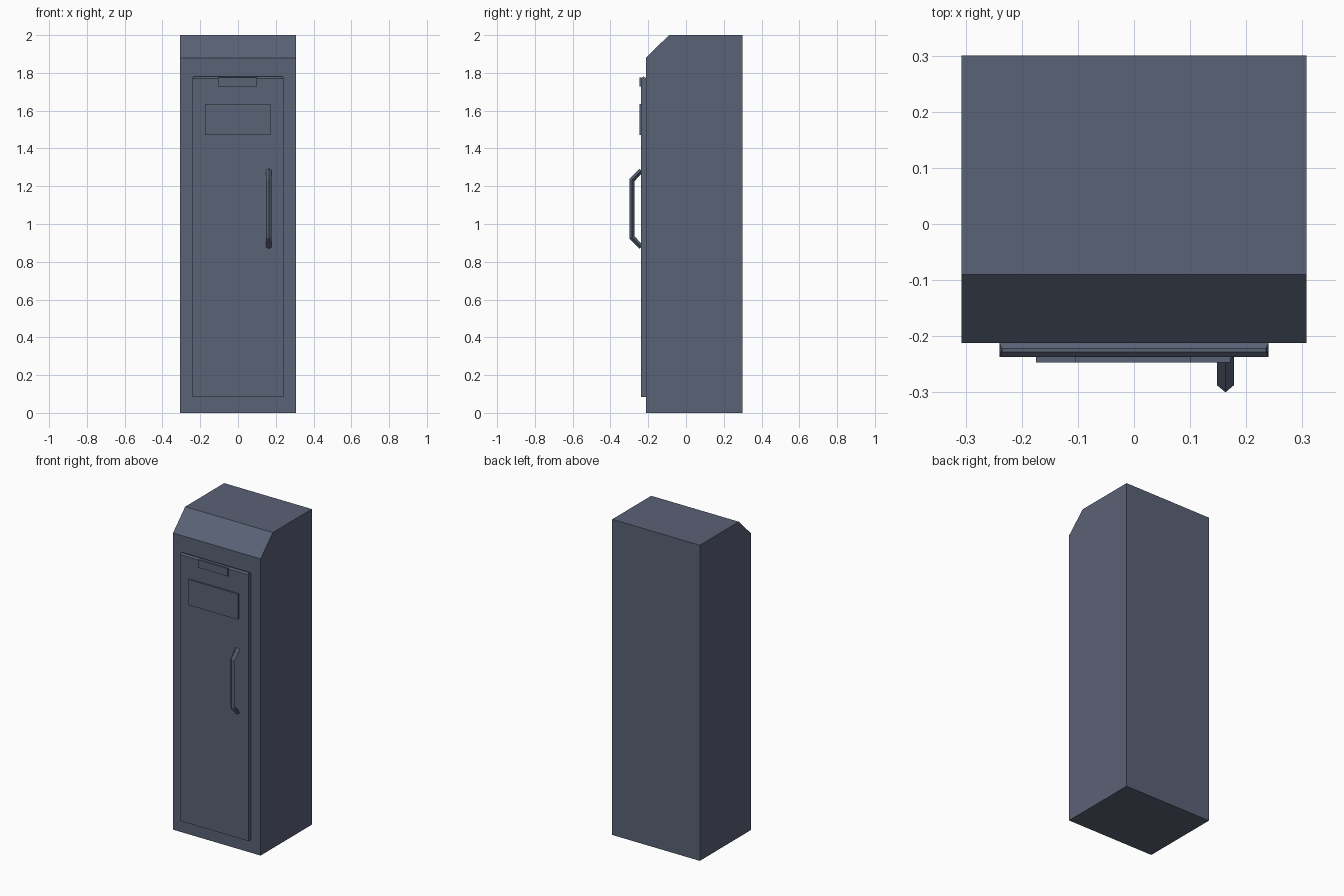
import bpy, bmesh

if "Cube" in bpy.data.objects:
    bpy.data.objects.remove(bpy.data.objects["Cube"])

steel = bpy.data.materials.new("slate_blue_steel")
steel.diffuse_color = (0.102, 0.122, 0.182, 1)
steel.use_nodes = True
steel.node_tree.nodes["Principled BSDF"].inputs["Base Color"].default_value = steel.diffuse_color


def loft(name, sections, closed_ends=True):
    """Skin a list of equal-length rings of points into a solid."""
    bm = bmesh.new()
    rings = [[bm.verts.new(p) for p in ring] for ring in sections]
    n = len(rings[0])
    for a, b in zip(rings, rings[1:]):
        for i in range(n):
            j = (i + 1) % n
            bm.faces.new((a[i], a[j], b[j], b[i]))
    if closed_ends:
        bm.faces.new(rings[0])
        bm.faces.new(rings[-1])
    bmesh.ops.recalc_face_normals(bm, faces=bm.faces)
    mesh = bpy.data.meshes.new(name)
    bm.to_mesh(mesh)
    bm.free()
    mesh.materials.append(steel)
    obj = bpy.data.objects.new(name, mesh)
    bpy.context.collection.objects.link(obj)
    return obj


def extrude_x(name, profile, x0, x1):
    """Extrude a (y, z) profile along x."""
    return loft(name, [[(x, y, z) for y, z in profile] for x in (x0, x1)])


def box(name, x0, x1, y0, y1, z0, z1):
    return extrude_x(name, [(y0, z0), (y1, z0), (y1, z1), (y0, z1)], x0, x1)


# Cabinet body with sloped front top edge
extrude_x("cabinet", [(-0.212, 0), (0.30, 0), (0.30, 2), (-0.09, 2),
                      (-0.212, 1.88)], -0.307, 0.307)

# Door slab with a small ridge along its top and clipped corners
door_ends = []
for s in (-1, 1):
    door_ends.append([(s * 0.24, -0.237, 0.083), (s * 0.24, -0.212, 0.083),
                      (s * 0.24, -0.212, 1.771), (s * 0.235, -0.222, 1.78),
                      (s * 0.235, -0.228, 1.78), (s * 0.24, -0.237, 1.771)])
loft("door", door_ends)

# Raised label plate and top latch tab
box("label_plate", -0.175, 0.172, -0.247, -0.236, 1.472, 1.634)
box("latch_tab", -0.105, 0.101, -0.247, -0.236, 1.727, 1.776)

# Pull handle: diamond section swept along a bent bar
cx, mid, half = 0.163, 1.081, 0.0155
end = [(-0.246, 0.212), (-0.236, 0.203), (-0.236, 0.186)]
bend = [(-0.300, 0.157), (-0.287, 0.151), (-0.273, 0.145)]
rings = []
for sign, (tip, side, inner) in ((1, end), (1, bend), (-1, bend), (-1, end)):
    rings.append([(cx, tip[0], mid + sign * tip[1]),
                  (cx + half, side[0], mid + sign * side[1]),
                  (cx, inner[0], mid + sign * inner[1]),
                  (cx - half, side[0], mid + sign * side[1])])
loft("handle", rings)
